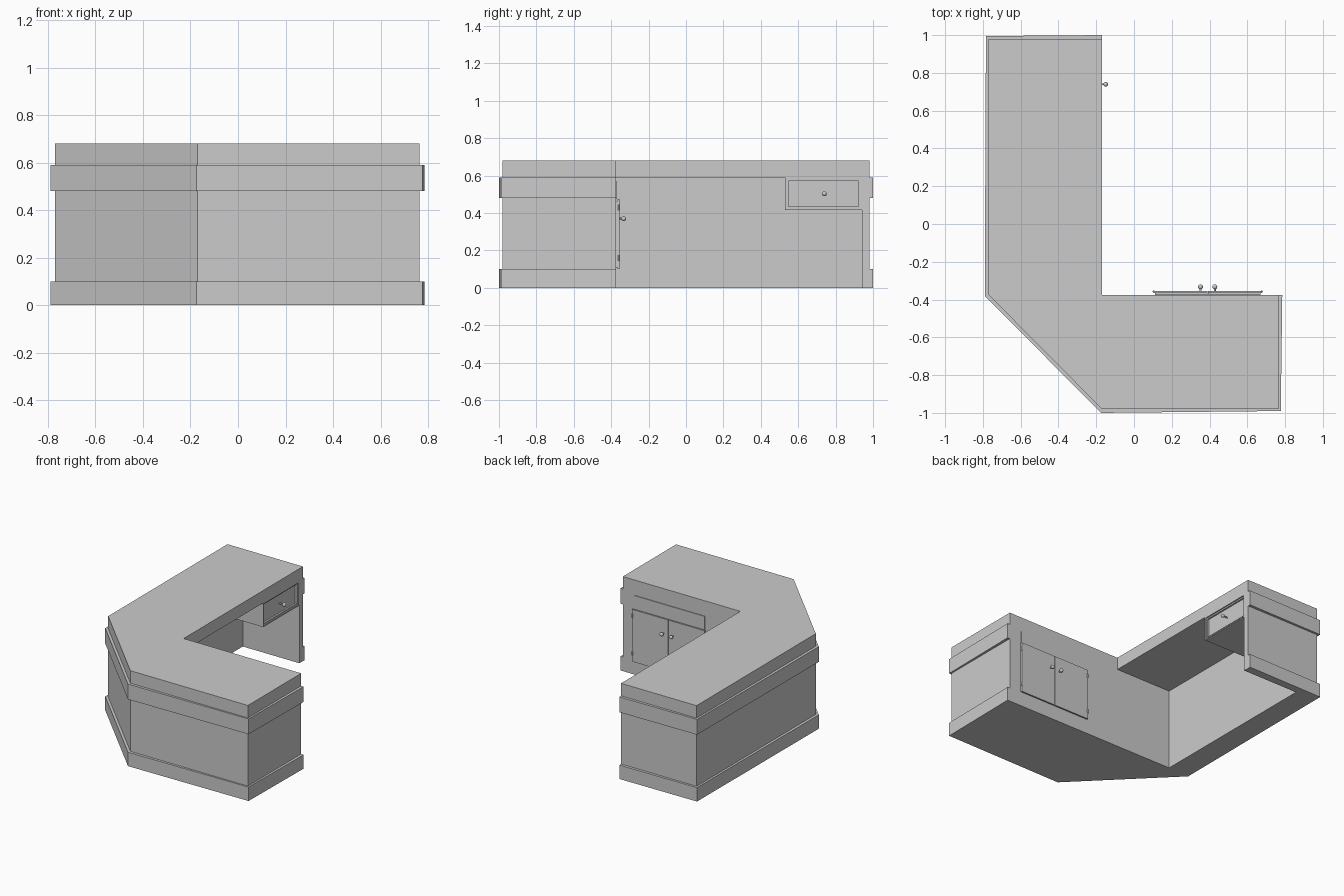
import bpy, bmesh
from mathutils import Vector

if "Cube" in bpy.data.objects:
    bpy.data.objects.remove(bpy.data.objects["Cube"])


def prism(name, pts, z0, z1):
    """Extrude a plan outline from z0 to z1."""
    bm = bmesh.new()
    face = bm.faces.new([bm.verts.new((x, y, z0)) for x, y in pts])
    top = bmesh.ops.extrude_face_region(bm, geom=[face])
    bmesh.ops.translate(bm, vec=(0, 0, z1 - z0),
                        verts=[v for v in top["geom"] if isinstance(v, bmesh.types.BMVert)])
    bmesh.ops.recalc_face_normals(bm, faces=bm.faces)
    return finish(name, bm)


def finish(name, bm):
    me = bpy.data.meshes.new(name)
    bm.to_mesh(me)
    bm.free()
    ob = bpy.data.objects.new(name, me)
    bpy.context.collection.objects.link(ob)
    return ob


def box(name, x0, x1, y0, y1, z0, z1):
    return prism(name, [(x0, y0), (x1, y0), (x1, y1), (x0, y1)], z0, z1)


def knob(name, base, direction):
    """Thin stem with a round head, pointing along direction."""
    base, d = Vector(base), Vector(direction)
    rot = d.to_track_quat('Z', 'Y').to_euler()
    bpy.ops.mesh.primitive_cylinder_add(vertices=12, radius=0.005, depth=0.03,
                                        location=base + d * 0.01, rotation=rot)
    bpy.context.object.name = name + "_stem"
    bpy.ops.object.shade_smooth_by_angle()
    bpy.ops.mesh.primitive_uv_sphere_add(segments=16, ring_count=8, radius=0.013,
                                         location=base + d * 0.022, rotation=rot)
    bpy.context.object.name = name
    bpy.ops.object.shade_smooth()


# Outer wall line shared by body, top and trim
wall = [(0.765, -0.375), (0.765, -0.98), (-0.17, -0.98),
        (-0.77, -0.375), (-0.77, 0.98), (-0.17, 0.98)]

# Body: solid cabinet and corner, thick back wall and end panel around the knee space
prism("desk_body", wall + [(-0.17, 0.94), (-0.62, 0.94), (-0.62, -0.375)], 0, 0.59)

# L-shaped desk top
prism("desk_top", wall + [(-0.17, -0.375)], 0.59, 0.68)

# Trim bands around the outside
outer = [(0.785, -0.375), (0.777, -0.99), (-0.175, -1.0),
         (-0.79, -0.38), (-0.784, 0.995), (-0.17, 1.0)]
for name, z0, z1 in (("base_trim", 0, 0.1), ("upper_trim", 0.48, 0.59)):
    prism(name, outer + wall[::-1], z0, z1)

# Cabinet: false drawer panel, two lipped doors, hinges and knobs
box("cabinet_upper_panel", 0.11, 0.67, -0.38, -0.37, 0.475, 0.57)
for side, s in (("left", -1), ("right", 1)):
    c = 0.39
    a, b = sorted((c + s * 0.002, c + s * 0.28))
    box(side + "_door_core", a, b, -0.38, -0.366, 0.11, 0.465)
    a, b = sorted((c + s * 0.002, c + s * 0.288))
    box(side + "_door", a, b, -0.366, -0.355, 0.1, 0.475)
    knob(side + "_door_knob", (c + s * 0.038, -0.355, 0.37), (0, 1, 0))
    for i, z in enumerate((0.16, 0.43)):
        bpy.ops.mesh.primitive_cylinder_add(vertices=10, radius=0.006, depth=0.03,
                                            location=(c + s * 0.286, -0.358, z))
        bpy.context.object.name = f"{side}_hinge_{i + 1}"
        bpy.ops.object.shade_smooth_by_angle()

# Drawer box with a stepped, recessed front
bm = bmesh.new()
bmesh.ops.create_cube(bm, size=1)
for v in bm.verts:
    v.co = Vector((-0.395 + v.co.x * 0.45, 0.735 + v.co.y * 0.41, 0.503 + v.co.z * 0.174))
bm.normal_update()
front = max(bm.faces, key=lambda f: f.calc_center_median().x)
for thick, depth in ((0.012, 0), (0.0, -0.008), (0.014, 0), (0.0, -0.012)):
    if thick:
        bmesh.ops.inset_region(bm, faces=[front], thickness=thick)
    else:
        ext = bmesh.ops.extrude_discrete_faces(bm, faces=[front])
        front = ext["faces"][0]
        bmesh.ops.translate(bm, vec=(depth, 0, 0), verts=front.verts)
bmesh.ops.recalc_face_normals(bm, faces=bm.faces)
finish("drawer", bm)
knob("drawer_knob", (-0.172, 0.74, 0.503), (1, 0, 0))
bpy.ops.mesh.primitive_cylinder_add(vertices=12, radius=0.005, depth=0.03,
                                    location=(-0.18, 0.74, 0.503), rotation=(0, 1.5708, 0))
bpy.context.object.name = "drawer_knob_base"
